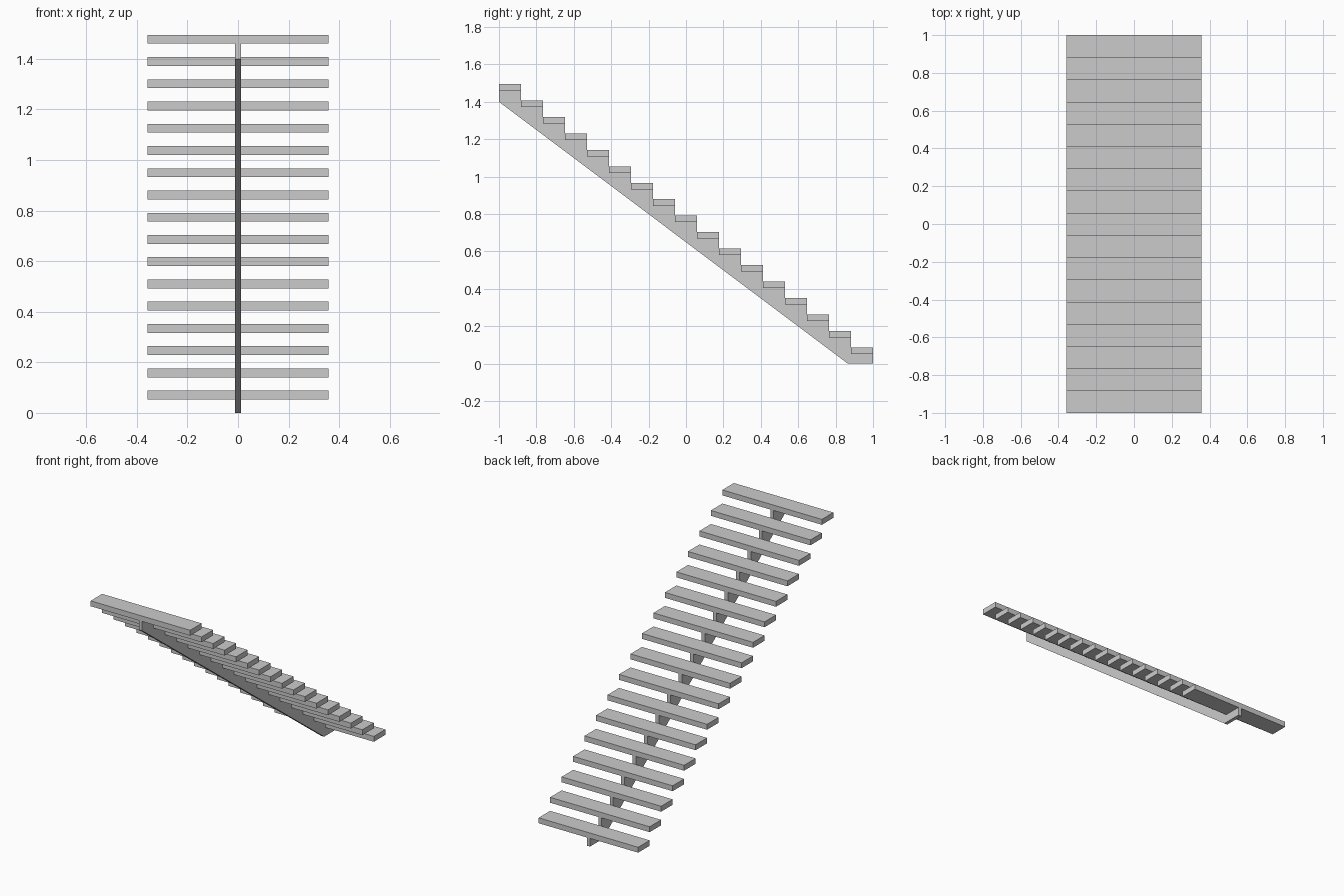
import bpy, bmesh

if "Cube" in bpy.data.objects:
    bpy.data.objects.remove(bpy.data.objects["Cube"])

STEPS = 17
DEPTH = 2.0 / STEPS
HEIGHT = 1.495
RISE = HEIGHT / STEPS
THICK = 0.035
HALF_TREAD = 0.357
HALF_STRINGER = 0.0115


def extrude_profile(name, profile, half_width):
    """Extrude a (y, z) outline symmetrically along x."""
    bm = bmesh.new()
    face = bm.faces.new([bm.verts.new((-half_width, y, z)) for y, z in profile])
    ext = bmesh.ops.extrude_face_region(bm, geom=[face])
    verts = [v for v in ext["geom"] if isinstance(v, bmesh.types.BMVert)]
    bmesh.ops.translate(bm, verts=verts, vec=(2 * half_width, 0, 0))
    bmesh.ops.recalc_face_normals(bm, faces=bm.faces)
    bmesh.ops.triangulate(bm, faces=[f for f in bm.faces if len(f.verts) > 4])
    mesh = bpy.data.meshes.new(name)
    bm.to_mesh(mesh)
    bm.free()
    obj = bpy.data.objects.new(name, mesh)
    bpy.context.collection.objects.link(obj)
    return obj


# Central sawtooth stringer, sloped underside and flat foot
outline = [(-1.0, 1.40), (0.866, 0.0), (1.0, 0.0)]
for k in range(1, STEPS + 1):
    z = k * RISE - THICK
    outline += [(1 - (k - 1) * DEPTH, z), (1 - k * DEPTH, z)]
extrude_profile("central_stringer", outline, HALF_STRINGER)

# Treads, lowest at the back, highest at the front
for k in range(1, STEPS + 1):
    y0, y1, top = 1 - k * DEPTH, 1 - (k - 1) * DEPTH, k * RISE
    extrude_profile(f"tread_{k:02d}",
                    [(y0, top - THICK), (y1, top - THICK), (y1, top), (y0, top)],
                    HALF_TREAD)
